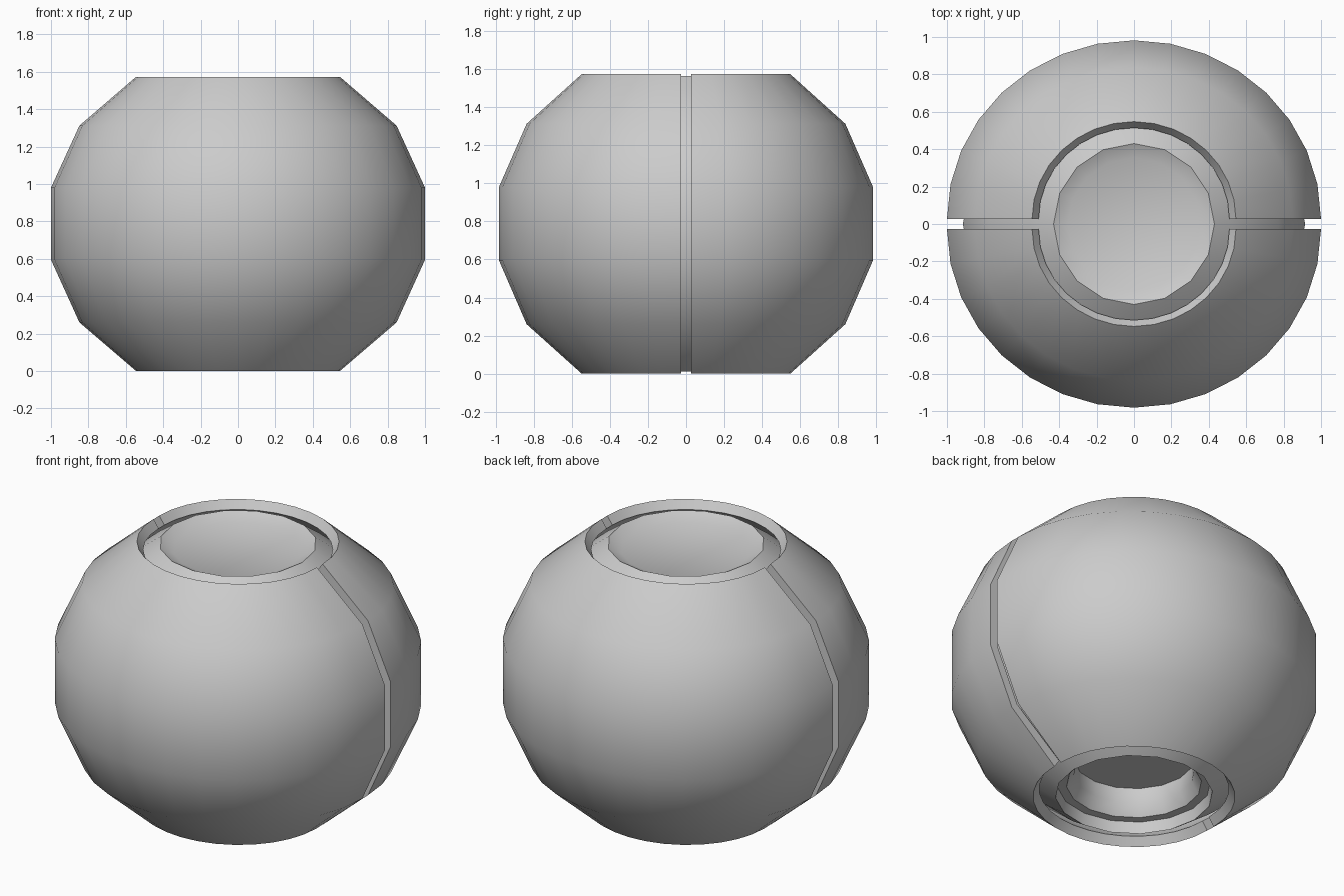
import bpy
import math

if "Cube" in bpy.data.objects:
    bpy.data.objects.remove(bpy.data.objects["Cube"])


def finish(name, verts, faces):
    mesh = bpy.data.meshes.new(name)
    mesh.from_pydata(verts, [], faces)
    obj = bpy.data.objects.new(name, mesh)
    bpy.context.collection.objects.link(obj)
    bpy.ops.object.select_all(action='DESELECT')
    obj.select_set(True)
    bpy.context.view_layer.objects.active = obj
    bpy.ops.object.mode_set(mode='EDIT')
    bpy.ops.mesh.select_all(action='SELECT')
    bpy.ops.mesh.normals_make_consistent(inside=False)
    bpy.ops.object.mode_set(mode='OBJECT')
    bpy.ops.object.shade_smooth_by_angle(angle=math.radians(32))
    return obj


def half_shell(name, side):
    # Closed wall section swept through half a turn, set off from the gap
    outer = [(0.545, 0), (0.848, 0.26), (1.0, 0.595),
             (1.0, 0.98), (0.848, 1.312), (0.545, 1.573)]
    inner = [(0.51, 1.525), (0.81, 1.28), (0.95, 0.97),
             (0.95, 0.605), (0.81, 0.293), (0.51, 0.048)]
    section = outer + inner
    n, steps = len(section), 16
    verts, faces = [], []
    for i in range(steps + 1):
        a = math.pi * i / steps
        for r, z in section:
            verts.append((r * math.cos(a),
                          side * (0.027 + 0.955 * r * math.sin(a)), z))
    for i in range(steps):
        for j in range(n):
            k = (j + 1) % n
            faces.append((i * n + j, i * n + k, (i + 1) * n + k, (i + 1) * n + j))
    # Cut faces along the gap, one quad per wall segment
    for base in (0, steps * n):
        for j in range(5):
            faces.append((base + j, base + j + 1, base + n - 2 - j, base + n - 1 - j))
    return finish(name, verts, faces)


def lathe(name, section, sides):
    n = len(section)
    verts, faces = [], []
    for i in range(sides):
        a = 2 * math.pi * i / sides
        verts += [(r * math.cos(a), r * math.sin(a), z) for r, z in section]
    for i in range(sides):
        b, c = i * n, (i + 1) % sides * n
        for j in range(n - 1):
            faces.append((b + j, c + j, c + j + 1, b + j + 1))
    faces.append([i * n for i in range(sides)])
    faces.append([i * n + n - 1 for i in range(sides)])
    return finish(name, verts, faces)


# Outer ball halves
half_shell("front_shell", -1)
half_shell("back_shell", 1)

# Inner core: stepped socket below, shallow dish on top
core = [(0.33, 0.24), (0.33, 0.15), (0.37, 0.08), (0.42, 0.08), (0.43, 0.012),
        (0.52, 0.075), (0.775, 0.285), (0.915, 0.60), (0.915, 0.975),
        (0.775, 1.288), (0.52, 1.498), (0.43, 1.562), (0.355, 1.525)]
lathe("inner_core", core, 16)
